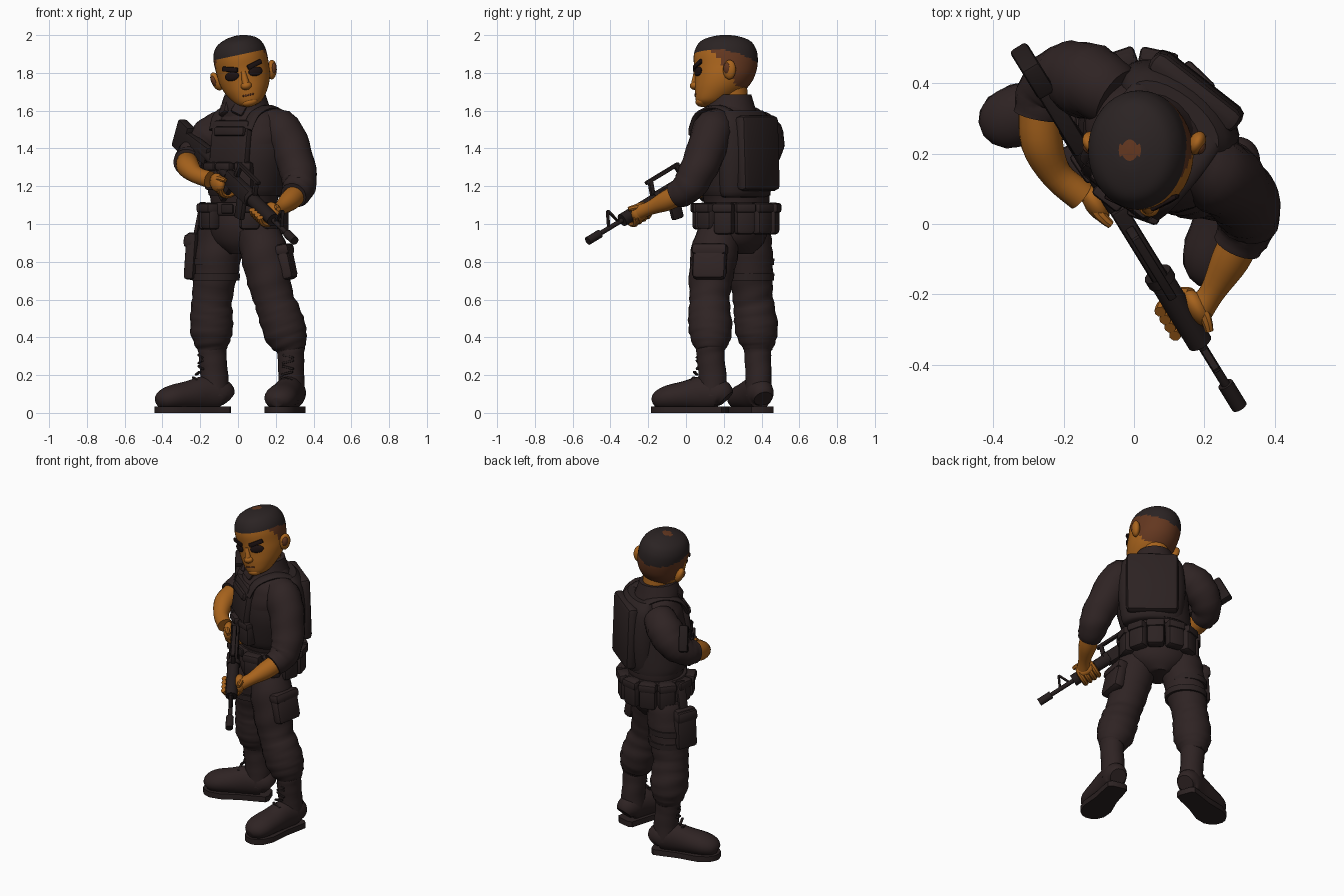
import bpy, bmesh, math
from math import sin, cos, pi, radians as rad
from mathutils import Vector, Matrix, Euler

if "Cube" in bpy.data.objects:
    bpy.data.objects.remove(bpy.data.objects["Cube"])


def material(name, *rgb):
    m = bpy.data.materials.new(name)
    m.use_nodes = True
    m.diffuse_color = (*rgb, 1)
    bsdf = m.node_tree.nodes["Principled BSDF"]
    bsdf.inputs["Base Color"].default_value = (*rgb, 1)
    bsdf.inputs["Roughness"].default_value = 0.9
    return m


CLOTH = material("dark_cloth", .028, .017, .017)
GEAR = material("dark_gear", .025, .016, .016)
METAL = material("gun_metal", .018, .012, .012)
HAIR = material("black_hair", .024, .017, .017)
SKIN = material("warm_skin", .39, .125, .012)
FADE = material("shaved_brown", .125, .038, .014)
EYE = material("eye_black", .012, .006, .006)

ROOT = Matrix()
X, Z = Vector((1, 0, 0)), Vector((0, 0, 1))


def place(x, y, z, yaw=0, roll=0):
    return Matrix.Translation((x, y, z)) @ Matrix.Rotation(rad(yaw), 4, 'Z') @ Matrix.Rotation(rad(roll), 4, 'Y')


def finish(name, bm, mat, frame):
    bmesh.ops.recalc_face_normals(bm, faces=bm.faces)
    me = bpy.data.meshes.new(name)
    bm.to_mesh(me)
    bm.free()
    me.materials.append(mat)
    me.shade_smooth()
    me.set_sharp_from_angle(angle=rad(42))
    ob = bpy.data.objects.new(name, me)
    ob.matrix_world = frame
    bpy.context.collection.objects.link(ob)
    return ob


def loft(name, rows, mat, frame=ROOT, n=20, steps=4, ref=X, axis=None, fold=0):
    """Smooth skin through rows of (x, y, z, rx[, ry])."""
    rows = [tuple(r) + (r[-1],) * (5 - len(r)) for r in rows]
    P = [rows[0]] + rows + [rows[-1]]
    path = []
    for a, b, c, d in zip(P, P[1:], P[2:], P[3:]):
        for k in range(steps):
            t = k / steps
            path.append([.5 * (2*q + (r - p)*t + (2*p - 5*q + 4*r - s)*t*t + (3*q - p - 3*r + s)*t**3)
                         for p, q, r, s in zip(a, b, c, d)])
    path.append(rows[-1])
    bm, rings = bmesh.new(), []
    for i, p in enumerate(path):
        lo, hi = path[max(i - 1, 0)], path[min(i + 1, len(path) - 1)]
        t = axis or (Vector(hi[:3]) - Vector(lo[:3])).normalized()
        u = (ref - t * ref.dot(t)).normalized()
        v = t.cross(u)
        ring = []
        for j in range(n):
            a = 2 * pi * j / n
            w = 1 + fold * sin(i * 1.9 + 2 * sin(a + i * .3))
            ring.append(bm.verts.new(Vector(p[:3]) + u * p[3] * w * cos(a) + v * p[4] * w * sin(a)))
        rings.append(ring)
    for r, s in zip(rings, rings[1:]):
        for j in range(n):
            bm.faces.new((r[j], r[(j + 1) % n], s[(j + 1) % n], s[j]))
    bm.faces.new(rings[0])
    bm.faces.new(rings[-1])
    return finish(name, bm, mat, frame)


def box(name, loc, size, mat, frame=ROOT, rot=(0, 0, 0), bevel=.012):
    bm = bmesh.new()
    m = Matrix.Translation(loc) @ Euler([rad(r) for r in rot]).to_matrix().to_4x4() @ Matrix.Diagonal((*size, 1))
    bmesh.ops.create_cube(bm, size=1, matrix=m)
    bmesh.ops.bevel(bm, geom=bm.edges[:], offset=min(bevel, min(size) * .4), segments=2, affect='EDGES', profile=.5)
    return finish(name, bm, mat, frame)


def ball(name, loc, size, mat, frame=ROOT, rot=(0, 0, 0)):
    bm = bmesh.new()
    m = Matrix.Translation(loc) @ Euler([rad(r) for r in rot]).to_matrix().to_4x4() @ Matrix.Diagonal((*size, 1))
    bmesh.ops.create_uvsphere(bm, u_segments=18, v_segments=10, radius=1, matrix=m)
    return finish(name, bm, mat, frame)


# Upper body, turned well to its right
U = place(.06, .23, 0, -38)
loft("jacket", [(-.05, .015, 1.03, .17, .15), (-.045, .012, 1.12, .185, .165), (-.02, .005, 1.25, .205, .18),
                (0, 0, 1.38, .215, .185), (0, 0, 1.5, .215, .165), (-.005, 0, 1.58, .175, .135),
                (-.02, 0, 1.64, .1, .1)], CLOTH, U, 28, axis=Z, fold=.012)
loft("collar", [(-.015, 0, 1.57, .15, .14), (-.02, -.01, 1.63, .125, .13), (-.02, -.01, 1.685, .105, .115)], CLOTH, U, axis=Z)
loft("vest", [(-.035, .01, 1.15, .2, .18), (-.025, .005, 1.2, .212, .19), (0, .005, 1.36, .222, .195),
              (0, .005, 1.49, .21, .175)], GEAR, U, 28, axis=Z)
loft("vest_back_plate", [(0, .1, 1.14, .15, .07), (0, .105, 1.17, .18, .1), (0, .11, 1.35, .2, .115),
                         (0, .105, 1.53, .19, .1), (0, .09, 1.6, .15, .07)], GEAR, U, 24, axis=Z)
box("vest_back_panel", (0, .19, 1.375), (.31, .07, .4), GEAR, U, (2, 0, 0), .03)
box("vest_front_plate", (0, -.155, 1.43), (.25, .06, .24), GEAR, U, (-8, 0, 0), .025)
box("chest_flap", (.01, -.18, 1.49), (.2, .03, .05), GEAR, U, (-8, 0, 0))
for i in (-1, 0, 1):
    y = -.185 + abs(i) * .025
    box("magazine_pouch", (i * .105 - .01, y, 1.25), (.09, .06, .14), GEAR, U, (0, 0, i * 18))
    box("magazine_flap", (i * .105 - .01, y - .008, 1.305), (.096, .062, .045), GEAR, U, (0, 0, i * 18))
for s in (-1, 1):
    loft("shoulder_strap", [(s*.11, -.16, 1.5, .035, .014), (s*.12, -.11, 1.58, .035, .014), (s*.12, 0, 1.615, .04, .016),
                            (s*.12, .1, 1.59, .035, .014), (s*.11, .17, 1.52, .035, .014)], GEAR, U, 10)
    box("collar_point", (s * .05 - .02, -.125, 1.61), (.07, .03, .07), CLOTH, U, (-25, s * 25, s * 20))

# Hips, belt and its pouches
T = place(.03, .265, 0, -28)
loft("trouser_seat", [(0, 0, .84, .07, .09), (0, 0, .9, .165, .14), (0, 0, .98, .195, .165), (0, 0, 1.06, .185, .16)],
     CLOTH, T, 24, axis=Z)
loft("belt", [(0, 0, 1.045, .2, .175), (0, 0, 1.06, .208, .183), (0, 0, 1.1, .208, .183), (0, 0, 1.115, .2, .175)],
     GEAR, T, 28, axis=Z)
box("belt_buckle", (0, -.182, 1.08), (.07, .02, .05), METAL, T)
for a in (-145, -112, -79, -47, -16, 16, 47, 79, 112, 145):
    x, y = .205 * sin(rad(a)), .19 * cos(rad(a))
    back = abs(a) < 100
    box("belt_pouch", (x, y, 1.03), (.105, .07, .17 if back else .12), GEAR, T, (0, 0, -a), .02)
    box("belt_pouch_flap", (x * 1.03, y * 1.03, 1.085), (.11, .075, .05), GEAR, T, (0, 0, -a))

# Legs
loft("left_trouser_leg", [(.1, .18, .97, .115), (.14, .15, .84, .125), (.165, .13, .7, .115), (.19, .125, .6, .106),
                          (.22, .125, .52, .113), (.25, .13, .43, .114), (.272, .13, .365, .095), (.28, .13, .33, .072)],
     CLOTH, fold=.03)
loft("right_trouser_leg", [(-.09, .33, .97, .115), (-.105, .335, .84, .125), (-.125, .345, .7, .114), (-.138, .355, .6, .106),
                           (-.14, .365, .52, .112), (-.14, .375, .43, .112), (-.14, .38, .365, .092), (-.14, .38, .33, .072)],
     CLOTH, fold=.03)
L = place(.255, .125, .8, -10, -12)
box("cargo_pocket", (0, 0, -.01), (.07, .18, .17), CLOTH, L, bevel=.025)
box("cargo_flap", (.005, 0, .065), (.075, .19, .06), CLOTH, L, bevel=.02)
R = place(-.235, .345, .83, -20, 4)
box("holster", (0, 0, 0), (.06, .14, .25), GEAR, R, bevel=.02)
box("holster_flap", (-.01, 0, .08), (.065, .145, .07), GEAR, R, bevel=.02)
box("holster_hanger", (.02, 0, .19), (.02, .06, .2), GEAR, R, (0, 8, 0), .006)
for z in (.72, .8):
    loft("thigh_strap", [(-.118, .34, z - .018, .126), (-.116, .34, z + .018, .128)], GEAR, steps=1, axis=Z)


# Boots
def boot(side, x, y, yaw):
    F = place(x, y, 0, yaw)
    loft(side + "_boot_foot", [(0, .085, .075, .05, .05), (0, .05, .1, .07, .08), (0, -.04, .105, .073, .09),
                               (0, -.14, .092, .082, .076), (0, -.23, .08, .086, .066), (0, -.285, .065, .066, .05),
                               (0, -.31, .055, .03, .025)], CLOTH, F)
    loft(side + "_boot_shaft", [(0, .015, .09, .072, .075), (0, .01, .2, .068, .074), (0, 0, .3, .07, .074),
                                (0, 0, .35, .074, .077)], CLOTH, F, fold=.02)
    outline = [(.09, .04), (.075, .062), (.02, .066), (-.08, .07), (-.2, .09), (-.27, .078), (-.305, .05), (-.32, .02)]
    bm = bmesh.new()
    pts = [(w, v) for v, w in outline] + [(-w, v) for v, w in reversed(outline)]
    face = bm.faces.new([bm.verts.new((a, b, 0)) for a, b in pts])
    up = bmesh.ops.extrude_face_region(bm, geom=[face])["geom"]
    bmesh.ops.translate(bm, vec=(0, 0, .035), verts=[g for g in up if isinstance(g, bmesh.types.BMVert)])
    finish(side + "_boot_sole", bm, GEAR, F)
    for i in range(5):
        box(side + "_boot_lace", (0, -.066 - max(0, 2 - i) * .016, .18 + i * .03), (.065, .016, .012), METAL, F,
            (0, 14 * (-1) ** i, 0), .004)


boot("left", .28, .13, -14)
boot("right", -.135, .38, -70)

# Arms
loft("left_sleeve", [(.16, .18, 1.53, .09), (.235, .14, 1.49, .107), (.29, .1, 1.37, .103), (.323, .045, 1.25, .095),
                     (.32, 0, 1.185, .085), (.295, -.06, 1.15, .07)], CLOTH, fold=.03)
loft("right_sleeve", [(-.05, .36, 1.52, .09), (-.125, .405, 1.475, .108), (-.195, .415, 1.4, .1), (-.25, .375, 1.345, .084),
                      (-.268, .31, 1.325, .074)], CLOTH, fold=.03)
loft("left_forearm", [(.315, -.02, 1.165, .055), (.275, -.1, 1.125, .055), (.225, -.19, 1.085, .037),
                      (.19, -.24, 1.065, .04)], SKIN)
loft("right_forearm", [(-.268, .33, 1.325, .06), (-.262, .23, 1.3, .06), (-.22, .14, 1.26, .045),
                       (-.15, .08, 1.235, .045)], SKIN)

# Rifle: local x runs from the muzzle to the butt, local z is up
muzzle, butt = Vector((.3, -.52, .91)), Vector((-.31, .47, 1.51))
d = (butt - muzzle).normalized()
side = Z.cross(d).normalized()
G = Matrix((d, side, d.cross(side))).transposed().to_4x4()
G.translation = muzzle


def rod(name, a, b, r):
    loft(name, [(a, 0, 0, r), (b, 0, 0, r)], METAL, G, 12, 1, Z)


rod("barrel", 0, .5, .013)
rod("flash_hider", 0, .085, .023)
rod("hand_guard", .24, .49, .036)
rod("hand_guard_ring", .47, .5, .042)
rod("buffer_tube", .75, 1.05, .028)
box("receiver", (.62, 0, -.005), (.27, .05, .085), METAL, G)
box("magazine", (.565, 0, -.09), (.07, .032, .13), METAL, G, (0, 12, 0))
box("pistol_grip", (.735, 0, -.085), (.05, .036, .12), METAL, G, (0, -22, 0))
box("stock", (1.12, 0, -.015), (.3, .05, .1), METAL, G, (0, 6, 0))
box("butt_plate", (1.25, 0, -.025), (.11, .056, .16), METAL, G)
box("carry_handle", (.575, 0, .105), (.23, .026, .02), METAL, G, bevel=.006)
for x, tilt in ((.48, 15), (.675, -10)):
    box("handle_post", (x, 0, .065), (.025, .026, .09), METAL, G, (0, tilt, 0), .006)
for x, tilt in ((.2, -22), (.165, 22)):
    box("front_sight_leg", (x, 0, .045), (.012, .02, .09), METAL, G, (0, tilt, 0), .004)


# Hands wrapped round the rifle
def hand(name, x, s, drop):
    ball(name + "_palm", (x, s * .045, drop), (.06, .032, .048), SKIN, G)
    for i in range(4):
        loft(name + "_finger", [(x - .045 + i * .03, s * .052 * cos(a), drop - .052 * sin(a), .017)
                                for a in (.2, .9, 1.6, 2.3, 2.9)], SKIN, G, 8, 2)
    loft(name + "_thumb", [(x + .03, s * .055, drop, .02), (x - .02, s * .052, drop + .035, .017),
                           (x - .06, s * .04, drop + .045, .012)], SKIN, G, 8, 2, Z)


hand("left_hand", .34, -1, 0)
hand("right_hand", .77, 1, -.05)

# Head, tilted towards its right shoulder
H = place(.025, .21, 1.82, 0, -12)
loft("neck", [(.045, .26, 1.58, .075), (.04, .235, 1.76, .085)], SKIN)
head = loft("head", [(0, -.085, -.2, .03, .04), (0, -.075, -.178, .07, .08), (0, -.035, -.12, .112, .128),
                     (0, -.01, -.06, .135, .153), (0, 0, 0, .141, .165), (0, 0, .06, .143, .17), (0, 0, .11, .134, .16),
                     (0, 0, .15, .105, .13), (0, 0, .174, .05, .065), (0, 0, .18, .004, .004)], SKIN, H, 40, 6, axis=Z)
head.data.materials.append(HAIR)
head.data.materials.append(FADE)
for p in head.data.polygons:
    c = p.center
    if c.z > .075 - .3 * max(c.y, 0):
        p.material_index = 2 if c.z > .16 and c.xy.length < .03 else 1
    elif c.z > -.11 and c.y > -.02 - .7 * c.z:
        p.material_index = 2
ball("nose", (0, -.162, -.09), (.03, .028, .022), SKIN, H)
loft("nose_bridge", [(0, -.155, -.015, .014), (0, -.165, -.085, .02)], SKIN, H, 10)
ball("chin", (0, -.125, -.178), (.045, .035, .025), SKIN, H)
box("mouth", (0, -.158, -.14), (.06, .012, .009), FADE, H, bevel=.004)
for s in (-1, 1):
    ball("eye", (s * .064, -.146, -.026), (.042, .009, .024), EYE, H, (0, 0, s * 26))
    box("eyebrow", (s * .066, -.149, .012), (.09, .014, .026), EYE, H, (0, -s * 14, s * 26), .005)
    ball("ear", (s * .15, .02, -.035), (.024, .036, .052), SKIN, H, (-8, s * 12, -s * 25))
    ball("ear_hollow", (s * .162, .007, -.03), (.014, .02, .03), FADE, H, (-8, s * 12, -s * 25))
